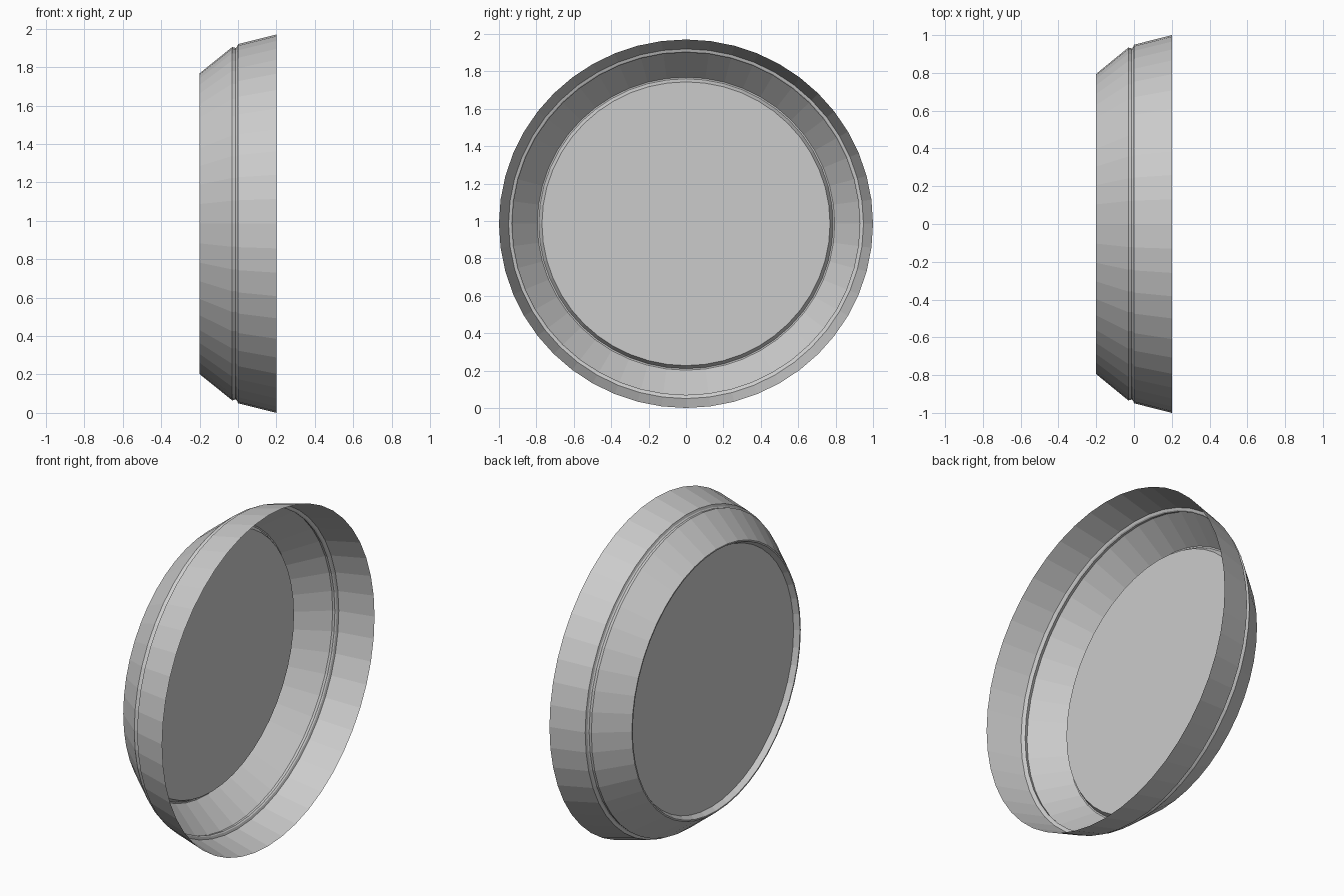
import bpy, bmesh, math

if "Cube" in bpy.data.objects:
    bpy.data.objects.remove(bpy.data.objects["Cube"])

SEG = 48          # sides around the dish
RY, RZ = 1.0, 0.985   # slightly squashed circle

grey = bpy.data.materials.new("light grey")
grey.diffuse_color = (0.6, 0.6, 0.6, 1)
grey.use_nodes = True
grey.node_tree.nodes["Principled BSDF"].inputs["Base Color"].default_value = grey.diffuse_color


def lathe(name, profile, cap=False):
    """Sweep (x, radius) points around the x axis; optionally fill the last ring."""
    bm = bmesh.new()
    rings = []
    for x, r in profile:
        rings.append([bm.verts.new((x, r * RY * math.cos(2 * math.pi * i / SEG),
                                    RZ + r * RZ * math.sin(2 * math.pi * i / SEG)))
                      for i in range(SEG)])
    for a, b in zip(rings, rings[1:]):
        for i in range(SEG):
            j = (i + 1) % SEG
            bm.faces.new((a[i], a[j], b[j], b[i]))
    if cap:
        bm.faces.new(rings[-1])
    bmesh.ops.recalc_face_normals(bm, faces=bm.faces)
    me = bpy.data.meshes.new(name)
    bm.to_mesh(me)
    bm.free()
    me.materials.append(grey)
    ob = bpy.data.objects.new(name, me)
    bpy.context.collection.objects.link(ob)
    return ob


# outer flared rim with a small step at its inner edge
lathe("outer_rim", [(0.2, 1.0), (0.0, 0.949), (-0.005, 0.935)])
# steeper rear cone, short collar, and the recessed back disc
lathe("rear_bowl", [(-0.005, 0.935), (-0.012, 0.929), (-0.03, 0.934),
                    (-0.2, 0.795), (-0.2, 0.787), (-0.17, 0.77)], cap=True)
